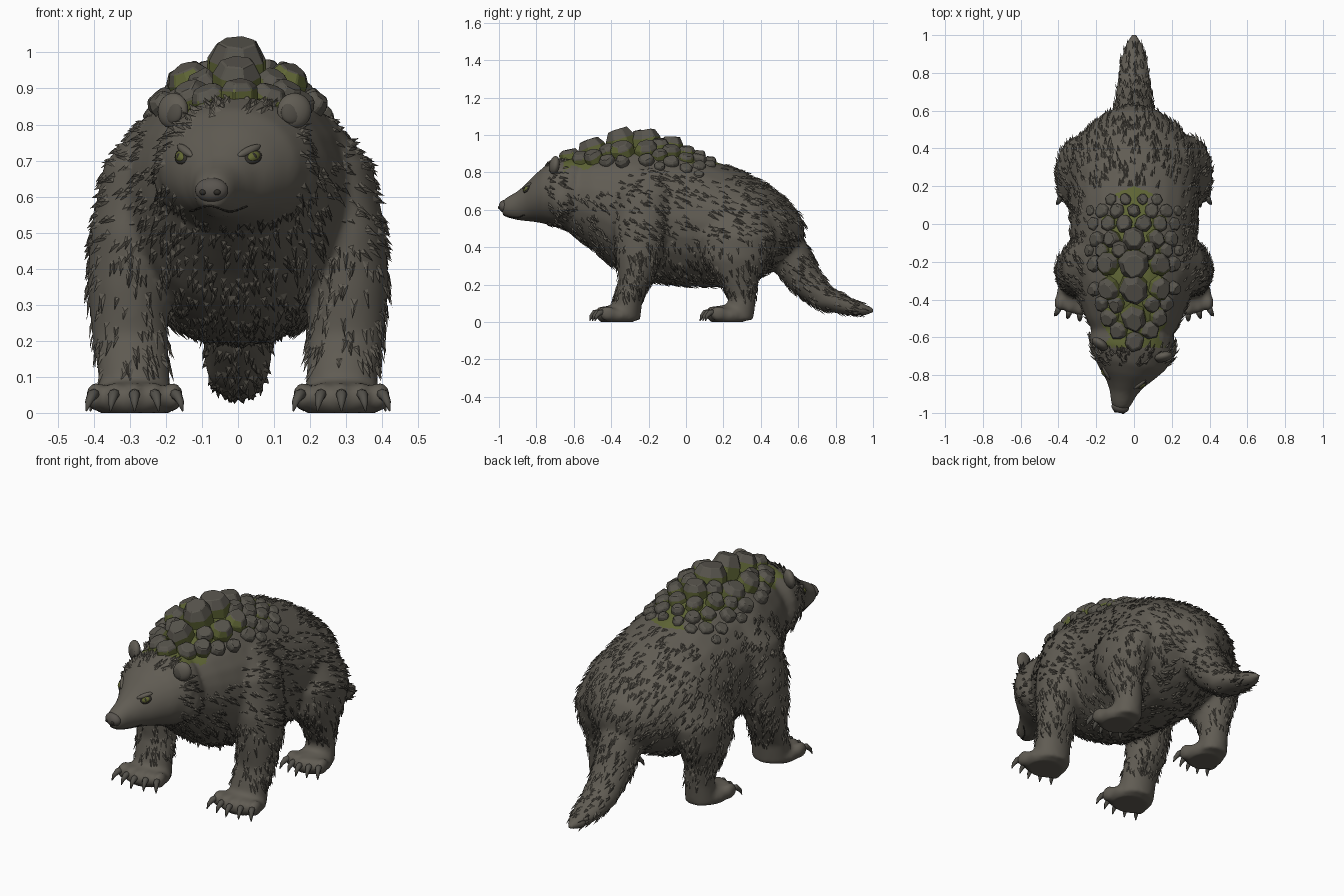
import bpy, bmesh, math, random
from mathutils import Vector, Matrix, Euler
from mathutils.bvhtree import BVHTree

random.seed(4)
if "Cube" in bpy.data.objects:
    bpy.data.objects.remove(bpy.data.objects["Cube"])


def material(name, rgb):
    m = bpy.data.materials.new(name)
    m.use_nodes = True
    m.diffuse_color = (*rgb, 1)
    m.node_tree.nodes["Principled BSDF"].inputs["Base Color"].default_value = (*rgb, 1)
    return m


FUR = material("fur", (.118, .107, .087))
DARK_FUR = material("dark fur", (.08, .073, .06))
STONE = material("stone", (.097, .09, .074))
MOSS = material("moss", (.115, .132, .036))
CLAW = material("claw", (.085, .08, .068))
NOSE = material("nose", (.1, .09, .078))
DARK = material("dark line", (.03, .027, .022))
EYE = material("eye", (.12, .135, .032))
X = Vector((1, 0, 0))
# the head is turned a little to the model's right
HEAD = Matrix.Translation((0, -.61, 0)) @ Matrix.Rotation(-.2, 4, 'Z') @ Matrix.Translation((0, .61, 0))


def make(name, bm, mats, smooth=True):
    bmesh.ops.recalc_face_normals(bm, faces=bm.faces)
    me = bpy.data.meshes.new(name)
    bm.to_mesh(me)
    bm.free()
    for m in mats:
        me.materials.append(m)
    me.polygons.foreach_set("use_smooth", [smooth] * len(me.polygons))
    ob = bpy.data.objects.new(name, me)
    bpy.context.scene.collection.objects.link(ob)
    return ob


def loft(name, secs, axis=None, mat=FUR, n=24, xform=None):
    """Skin elliptical rings (x, y, z, side radius, up radius) along a path."""
    bm, rings = bmesh.new(), []
    pts = [Vector(s[:3]) for s in secs]
    for i, s in enumerate(secs):
        t = Vector(axis) if axis else (pts[min(i + 1, len(pts) - 1)] - pts[max(i - 1, 0)]).normalized()
        side = (X - t * t.x).normalized()
        up = t.cross(side)
        ang = [2 * math.pi * k / n for k in range(n)]
        rings.append([bm.verts.new(pts[i] + side * s[3] * math.cos(a) + up * s[4] * math.sin(a)) for a in ang])
    for a, b in zip(rings, rings[1:]):
        for k in range(n):
            bm.faces.new((a[k], a[(k + 1) % n], b[(k + 1) % n], b[k]))
    bm.faces.new(rings[0])
    bm.faces.new(rings[-1])
    if xform:
        bm.transform(xform)
    return make(name, bm, [mat])


def trunk(name, rows, xform=None):
    """Loft along y from rows of (y, bottom, top, half width)."""
    return loft(name, [(0, y, (b + t) / 2, w, (t - b) / 2) for y, b, t, w in rows], (0, 1, 0), xform=xform)


def ball(name, loc, size, mat=FUR, rot=(0, 0, 0), xform=Matrix()):
    bm = bmesh.new()
    bmesh.ops.create_uvsphere(bm, u_segments=20, v_segments=12, radius=1)
    bm.transform(xform @ Matrix.LocRotScale(Vector(loc), Euler(rot), Vector(size)))
    return make(name, bm, [mat])


# Torso, head and tail
parts = [trunk("body", [(-.72, .55, .80, .11), (-.6, .46, .865, .2), (-.5, .385, .9, .255), (-.4, .3, .925, .295),
                        (-.3, .245, .94, .325), (-.15, .205, .935, .338), (0, .19, .905, .338),
                        (.15, .185, .86, .348), (.3, .2, .81, .35), (.42, .25, .747, .315), (.52, .315, .672, .24),
                        (.6, .38, .59, .13), (.63, .44, .53, .05)]),
         trunk("head", [(-.99, .573, .645, .035), (-.965, .558, .667, .052), (-.9, .543, .703, .073),
                        (-.85, .538, .748, .102), (-.8, .533, .797, .147), (-.74, .52, .845, .195),
                        (-.66, .5, .878, .23), (-.56, .5, .88, .205)], HEAD),
         loft("tail", [(0, .46, .46, .13, .13), (0, .56, .343, .11, .115), (0, .64, .223, .1, .095),
                       (0, .74, .126, .09, .07), (0, .86, .085, .073, .048), (0, .95, .065, .046, .032),
                       (0, 1.006, .06, .012, .014)])]

# Legs, feet, toes, claws and cheek ruffs
for s in (1, -1):
    parts.append(ball("cheek_ruff", (s * .15, -.63, .655), (.085, .085, .1), xform=HEAD))
    parts.append(loft("front_leg", [(s * x, y, z, a, b) for x, y, z, a, b in (
        (.185, -.2, .82, .075, .12), (.262, -.22, .69, .11, .15), (.298, -.24, .5, .113, .145),
        (.305, -.25, .35, .113, .125), (.3, -.27, .22, .106, .09), (.29, -.31, .12, .1, .078),
        (.285, -.33, .01, .102, .085))], (0, 0, 1)))
    parts.append(loft("hind_leg", [(s * x, y, z, a, b) for x, y, z, a, b in (
        (.2, .295, .66, .1, .145), (.28, .268, .46, .135, .205), (.305, .263, .335, .11, .178),
        (.3, .275, .225, .085, .11), (.29, .3, .13, .073, .075), (.29, .285, .01, .08, .075))], (0, 0, 1)))
    for kind, x0, y0, w in (("front", .287, -.37, .125), ("hind", .295, .22, .103)):
        parts.append(ball(kind + "_foot", (s * x0, y0, .035), (w, .11, .057)))
        for i in range(-2, 3):
            x, y = x0 + i * w * .43, y0 - .075 + .014 * abs(i)
            parts.append(ball(kind + "_toe", (s * x, y, .045), (.028, .046, .042)))
            loft(kind + "_claw", [(s * (x + i * d), y - f, z, r, r) for d, f, z, r in (
                (0, .02, .052, .017), (.005, .045, .05, .015), (.01, .062, .03, .01), (.013, .07, .005, .002))],
                mat=CLAW, n=8)

# Fuse the flesh into one smooth skin
bpy.ops.object.select_all(action='DESELECT')
for ob in parts:
    ob.select_set(True)
body = parts[0]
bpy.context.view_layer.objects.active = body
bpy.ops.object.join()
rm = body.modifiers.new("fuse", 'REMESH')
rm.mode, rm.voxel_size = 'VOXEL', .013
sm = body.modifiers.new("soften", 'SMOOTH')
sm.factor, sm.iterations = .5, 7
for mod in ("fuse", "soften"):
    bpy.ops.object.modifier_apply(modifier=mod)
skin = body.data
skin.materials.clear()
for m in (FUR, MOSS):
    skin.materials.append(m)
for v in skin.vertices:
    v.co.z = max(v.co.z, 0)
for p in skin.polygons:
    c = p.center
    p.use_smooth = True
    reach = (.15 if c.y < .05 else .085) + .02 * math.sin(45 * c.y)
    if abs(c.x) < reach and -.65 < c.y < .2 - abs(c.x) * .4 and c.z > .8 and p.normal.z > .4:
        p.material_index = 1
tree = BVHTree.FromPolygons([v.co.copy() for v in skin.vertices], [tuple(p.vertices) for p in skin.polygons])


def on_skin(start, aim):
    return tree.ray_cast(Vector(start), Vector(aim))[:2]


# Face: eyes, brows, nose, mouth and ears
for s in (1, -1):
    c, nrm = on_skin((s * .1 - .058, -2, .71), (0, 1, 0))
    tilt = Matrix.Translation(c) @ nrm.to_track_quat('Z', 'Y').to_matrix().to_4x4() @ Matrix.Rotation(s * .4, 4, 'Z')
    ball("eye_rim", (0, 0, 0), (.029, .02, .008), DARK, xform=tilt)
    ball("eye", (0, 0, .002), (.022, .014, .011), EYE, xform=tilt)
    ball("pupil", (0, 0, .009), (.007, .009, .005), DARK, xform=tilt)
    ball("brow", (0, .021, -.001), (.042, .012, .011), FUR, xform=tilt)
    turn = (-.15, s * .35, s * .35)
    ball("ear", (s * .172, -.67, .838), (.048, .026, .05), FUR, turn, HEAD)
    ball("inner_ear", (s * .168, -.688, .834), (.03, .012, .032), DARK_FUR, turn, HEAD)
    ball("nostril", (s * .02, -1.002, .612), (.01, .008, .008), DARK, xform=HEAD)
ball("nose", (0, -.978, .618), (.047, .03, .034), NOSE, xform=HEAD)
mouth = []
for i in range(-8, 9):
    hit = on_skin((-.08 + i * .013, -2, .567 + .008 * math.cos(i * .7)), (0, 1, 0))[0]
    if hit and hit.y < -.75:
        mouth.append(hit)
bm = bmesh.new()
for a, b in zip(mouth, mouth[1:]):
    d = b - a
    place = Matrix.Translation((a + b) / 2) @ d.to_track_quat('Z', 'Y').to_matrix().to_4x4()
    bmesh.ops.create_cone(bm, cap_ends=True, segments=6, radius1=.003, radius2=.003, depth=d.length, matrix=place)
make("mouth", bm, [DARK])

# Stone plates on the back: rows of (y, height, (offset from spine, radius)...)
rows = [(-.62, .045, (0, .055)), (-.56, .055, (.08, .05)), (-.49, .08, (0, .07), (.125, .048)),
        (-.42, .06, (.09, .045), (.17, .04)), (-.34, .098, (0, .078), (.13, .06), (.205, .036)),
        (-.21, .094, (0, .084), (.13, .06), (.205, .042)), (-.14, .07, (.07, .046), (.165, .04), (.235, .03)),
        (-.08, .072, (0, .06), (.112, .047), (.195, .041)), (0, .048, (.05, .046), (.135, .042), (.215, .036)),
        (.07, .036, (0, .036), (.092, .039), (.17, .037), (.232, .027)), (.13, .026, (.045, .03), (.12, .032))]
bm = bmesh.new()
for y, high, *cells in rows:
    for off, r in cells:
        for x in ((off, -off) if off else (0,)):
            p, nrm = on_skin((x, y, 2), (0, 0, -1))
            place = Matrix.Translation(p) @ Matrix.Rotation(math.atan2(nrm.x, nrm.z), 4, 'Y') @ \
                Matrix.Rotation(-math.atan2(nrm.y, math.hypot(nrm.x, nrm.z)) + .12, 4, 'X')
            h = high * (1 - abs(x) * 2.9)
            n, turn = random.choice((6, 7, 8)), random.random()
            jit = [random.uniform(.9, 1.1) for _ in range(n)]
            rings = []
            for scale, z in ((1.02, -.025), (1.0, h * .5), (.68, h)):
                rings.append([bm.verts.new(place @ Vector((
                    r * scale * j * math.cos((k + turn) * math.tau / n),
                    r * 1.06 * scale * j * math.sin((k + turn) * math.tau / n),
                    z + (random.uniform(-.005, .005) if z > 0 else 0)))) for k, j in enumerate(jit)])
            for level, (a, b) in enumerate(zip(rings, rings[1:])):
                for k in range(n):
                    f = bm.faces.new((a[k], a[(k + 1) % n], b[(k + 1) % n], b[k]))
                    # moss climbs the flanks, and a little higher on the inner front corners
                    front = math.sin((k + turn + .5) * math.tau / n) < -.6
                    mossy = abs(x) < .17 and y < .05 and (level == 0 or (front and off and r > .055))
                    f.material_index = int(mossy)
            bm.faces.new(rings[0][::-1])
            bm.faces.new(rings[-1])
plates = make("back_stones", bm, [STONE, MOSS], smooth=False)
bev = plates.modifiers.new("worn edges", 'BEVEL')
bev.width, bev.segments, bev.limit_method = .006, 1, 'ANGLE'

# Fur tufts swept back over the skin
bm = bmesh.new()
faces = list(skin.polygons)
for i in range(3800):
    f = random.choice(faces)
    c, nrm = f.center, f.normal
    leg = c.z < .45 and abs(c.x) > .17 and c.y < .48
    plated = abs(c.x) < .25 and -.66 < c.y < .18 and c.z > .7
    if plated or c.y < -.76 or (c.z < .13 and c.y < .5) or c.y > .93:
        continue
    flow = Vector((0, .25, -1)) if leg else Vector((0, .8, -.5))
    if c.y > .52 and c.z < .45:
        flow = Vector((0, .8, -.6 if c.z > .18 else -.2))
    flow += Vector((random.uniform(-.25, .25), 0, random.uniform(-.2, .2)))
    d = flow - nrm * flow.dot(nrm)
    if d.length < .3:
        continue
    d.normalize()
    w = nrm.cross(d) * random.uniform(.009, .015)
    size = random.uniform(.035, .065)
    root = c - nrm * .004
    left, right = bm.verts.new(root - w), bm.verts.new(root + w)
    ridge = bm.verts.new(c + d * size * .4 + nrm * .007)
    tip = bm.verts.new(c + d * size + nrm * random.uniform(.005, .013))
    for tri, shade in (((left, tip, ridge), 0), ((ridge, tip, right), 0), ((left, right, tip), 1),
                       ((left, ridge, right), 0)):
        bm.faces.new(tri[::-1]).material_index = 1 if i % 9 == 0 else shade
make("fur_tufts", bm, [FUR, DARK_FUR], smooth=False)
